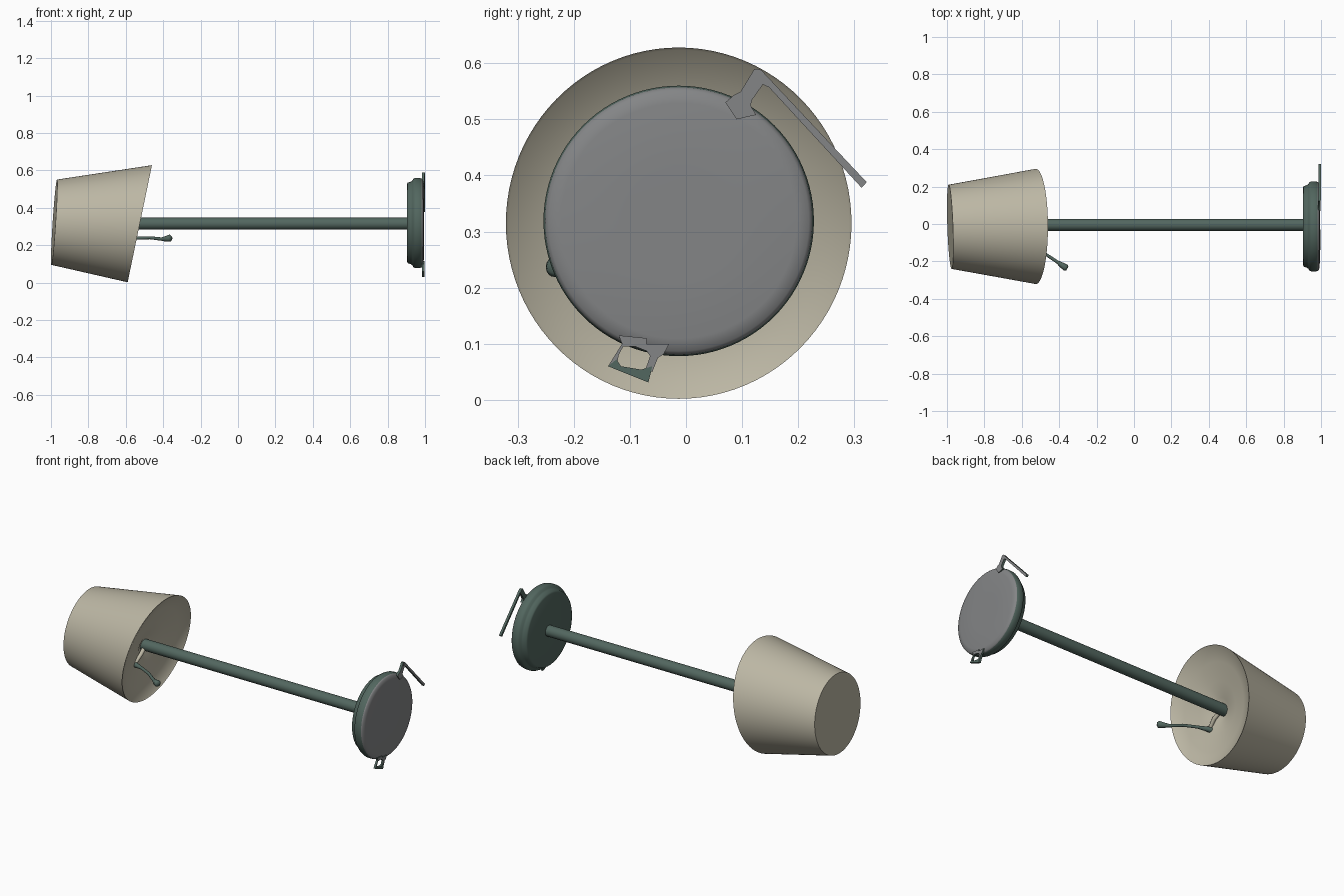
import bpy, bmesh, math
from mathutils import Vector

if "Cube" in bpy.data.objects:
    bpy.data.objects.remove(bpy.data.objects["Cube"])


def material(name, rgb):
    m = bpy.data.materials.new(name)
    m.diffuse_color = (*rgb, 1)
    m.use_nodes = True
    m.node_tree.nodes["Principled BSDF"].inputs["Base Color"].default_value = m.diffuse_color
    return m


CREAM = material("cream fabric", (0.50, 0.47, 0.37))
GREEN = material("dark green metal", (0.085, 0.135, 0.115))
GREY = material("grey underside", (0.23, 0.235, 0.24))


def finish(name, bm, mats, rule=None, angle=35):
    bmesh.ops.recalc_face_normals(bm, faces=bm.faces[:])
    bm.normal_update()
    if rule:
        for f in bm.faces:
            f.material_index = rule(f)
    me = bpy.data.meshes.new(name)
    bm.to_mesh(me)
    bm.free()
    for m in mats:
        me.materials.append(m)
    ob = bpy.data.objects.new(name, me)
    bpy.context.collection.objects.link(ob)
    bpy.ops.object.select_all(action='DESELECT')
    ob.select_set(True)
    bpy.context.view_layer.objects.active = ob
    bpy.ops.object.shade_smooth_by_angle(angle=math.radians(angle))
    return ob


def ring(center, u, v, n):
    """Ellipse of points with half axes u and v."""
    c, u, v = Vector(center), Vector(u), Vector(v)
    return [c + u * math.cos(2 * math.pi * i / n) + v * math.sin(2 * math.pi * i / n)
            for i in range(n)]


def loft(name, rings, mats, rule=None, angle=35):
    """Skin through closed rings and cap both ends."""
    bm = bmesh.new()
    loops = [[bm.verts.new(p) for p in r] for r in rings]
    n = len(loops[0])
    for a, b in zip(loops, loops[1:]):
        for i in range(n):
            j = (i + 1) % n
            bm.faces.new((a[i], a[j], b[j], b[i]))
    bm.faces.new(loops[0])
    bm.faces.new(loops[-1])
    return finish(name, bm, mats, rule, angle)


def lathe_x(name, profile, cy, cz, mats, rule=None, n=96, angle=35):
    return loft(name, [ring((x, cy, cz), (0, r, 0), (0, 0, r), n) for x, r in profile],
                mats, rule, angle)


def tube(name, path, mats, n=16):
    """Round tube through (x, y, z, radius) points."""
    pts = [Vector(p[:3]) for p in path]
    rings = []
    for i, p in enumerate(path):
        t = (pts[min(i + 1, len(pts) - 1)] - pts[max(i - 1, 0)]).normalized()
        u = t.cross(Vector((0.1, 0.3, 1))).normalized()
        rings.append(ring(pts[i], u * p[3], t.cross(u) * p[3], n))
    return loft(name, rings, mats, angle=60)


def plate(name, outline, x0, x1, mats, rule=None):
    """Flat outline in y and z, made thick along x."""
    bm = bmesh.new()
    f = bm.faces.new([bm.verts.new((x0, y, z)) for y, z in outline])
    out = bmesh.ops.extrude_face_region(bm, geom=[f])
    for g in out["geom"]:
        if isinstance(g, bmesh.types.BMVert):
            g.co.x = x1
    return finish(name, bm, mats, rule)


def grey_outside(f):
    return 1 if f.normal.x > 0.6 and f.calc_center_median().x > 0.98 else 0


# Shade: tilted truncated cone with a shallow dished opening around the pole
left_c, right_c = Vector((-0.983, -0.015, 0.323)), Vector((-0.525, -0.013, 0.315))
lu, lv = Vector((-0.008, 0.225, 0)), Vector((0.015, 0, 0.228))
ru, rv = Vector((0, 0.308, 0)), Vector((0.065, 0, 0.313))
shade_rings = [ring(left_c, lu, lv, 96), ring(right_c, ru, rv, 96)]
for k, depth in ((0.985, 0.005), (0.75, 0.03), (0.45, 0.055), (0.2, 0.075), (0.1, 0.09)):
    shade_rings.append(ring(right_c - Vector((depth, 0, 0)), ru * k, rv * k, 96))
loft("lamp_shade", shade_rings, [CREAM], angle=40)

# Pole
lathe_x("pole", [(-0.66, 0.032), (0.92, 0.032)], -0.005, 0.315, [GREEN], n=40)

# Round base with stepped rim and grey underside
lathe_x("base", [(0.903, 0.04), (0.903, 0.205), (0.907, 0.215), (0.925, 0.221), (0.932, 0.226),
                 (0.938, 0.236), (0.948, 0.241), (0.968, 0.241), (0.982, 0.238),
                 (0.989, 0.232), (0.993, 0.21), (0.994, 0.1)],
        -0.013, 0.319, [GREEN, GREY], grey_outside, angle=50)

# Upper clip: short neck and long straight strip
plate("upper_clip_neck", [(0.07, 0.53), (0.085, 0.543), (0.097, 0.549), (0.122, 0.59),
                          (0.134, 0.588), (0.148, 0.572), (0.137, 0.562), (0.118, 0.535),
                          (0.115, 0.525), (0.125, 0.508), (0.09, 0.50)],
      0.984, 0.998, [GREEN, GREY], grey_outside)
plate("upper_clip_strip", [(0.126, 0.59), (0.134, 0.588), (0.322, 0.388), (0.313, 0.378),
                           (0.148, 0.557), (0.137, 0.562), (0.125, 0.57)],
      0.986, 1.0, [GREEN, GREY], grey_outside)

# Lower clip: two legs and a wider bar
for side, leg in (("left", [(-0.12, 0.115), (-0.114, 0.10), (-0.139, 0.06), (-0.124, 0.056),
                            (-0.12, 0.08), (-0.112, 0.095), (-0.09, 0.095), (-0.07, 0.087),
                            (-0.07, 0.11)]),
                  ("right", [(-0.09, 0.10), (-0.07, 0.087), (-0.064, 0.078), (-0.072, 0.055),
                             (-0.06, 0.05), (-0.05, 0.075), (-0.04, 0.081), (-0.03, 0.10)])):
    plate("lower_clip_leg_" + side, leg, 0.985, 0.997, [GREEN, GREY], grey_outside)
plate("lower_clip_bar", [(-0.139, 0.06), (-0.124, 0.072), (-0.116, 0.06), (-0.08, 0.054),
                         (-0.06, 0.06), (-0.067, 0.031)], 0.984, 0.998, [GREEN])

# Pull switch: cream link from the pole, and green stem with flared tip
tube("switch_link", [(-0.60, -0.02, 0.305, 0.012), (-0.595, -0.06, 0.28, 0.011),
                     (-0.60, -0.095, 0.25, 0.010), (-0.61, -0.11, 0.232, 0.012)], [CREAM])
tube("switch_stem", [(-0.61, -0.10, 0.235, 0.016), (-0.585, -0.108, 0.236, 0.013),
                     (-0.54, -0.125, 0.238, 0.008), (-0.47, -0.163, 0.240, 0.008),
                     (-0.41, -0.203, 0.233, 0.009), (-0.385, -0.22, 0.234, 0.015),
                     (-0.365, -0.234, 0.238, 0.019), (-0.357, -0.239, 0.238, 0.011)], [GREEN])
